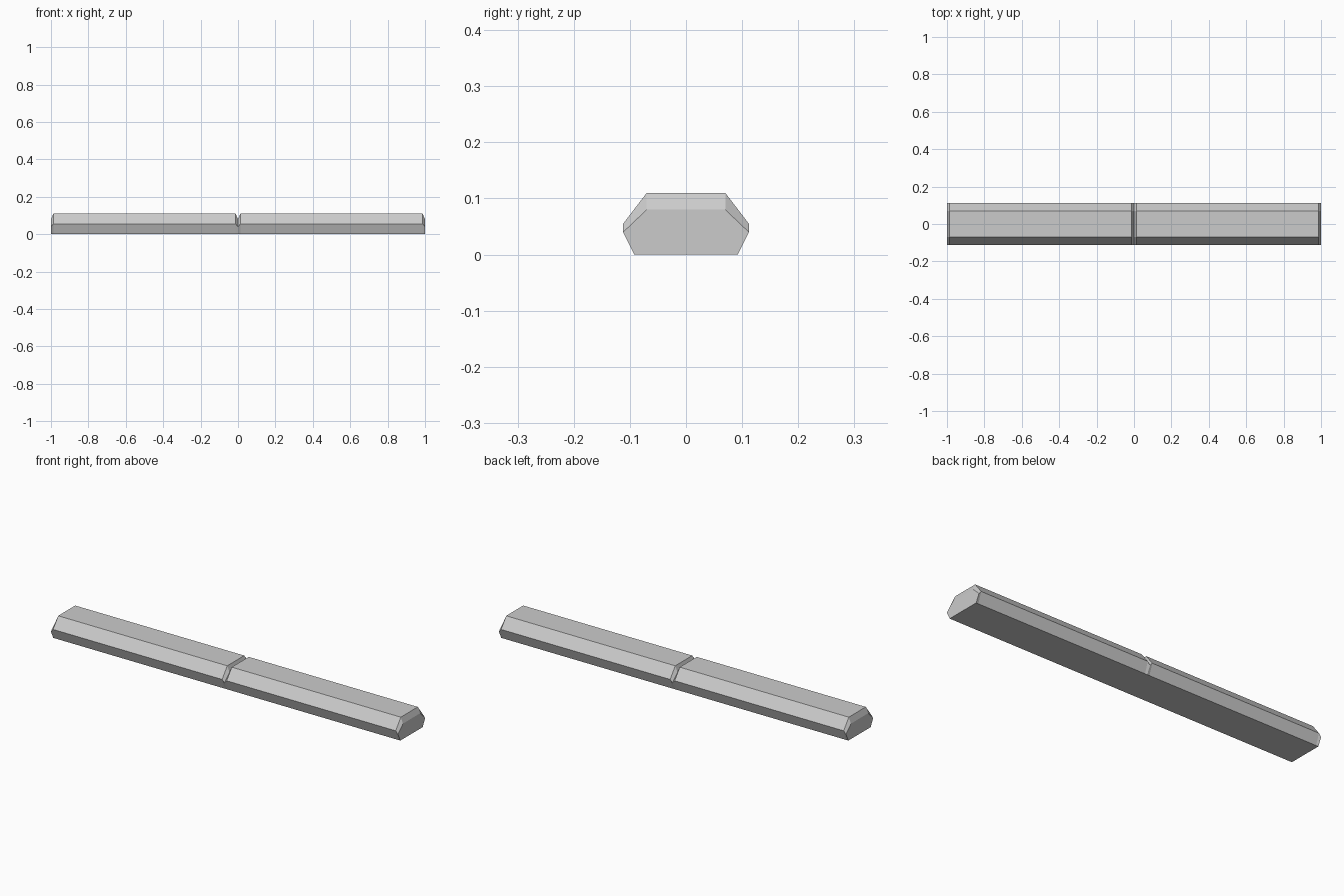
import bpy, bmesh

if "Cube" in bpy.data.objects:
    bpy.data.objects.remove(bpy.data.objects["Cube"])

grey = bpy.data.materials.new("stone grey")
grey.diffuse_color = (0.6, 0.6, 0.6, 1)
grey.use_nodes = True
grey.node_tree.nodes["Principled BSDF"].inputs["Base Color"].default_value = grey.diffuse_color

# Half cross-sections (y, z): full body, and the lowered one at ends and joint
FULL = [(0.092, 0), (0.112, 0.055), (0.07, 0.11)]
LOW = [(0.092, 0), (0.112, 0.04), (0.07, 0.08)]
BEVEL = 0.013
STATIONS = [(-1, LOW), (-1 + BEVEL, FULL), (-BEVEL, FULL), (0, LOW),
            (BEVEL, FULL), (1 - BEVEL, FULL), (1, LOW)]

# Kerb bar: loft the sections along x, which leaves the V groove at the middle
bm = bmesh.new()
rings = []
for x, half in STATIONS:
    pts = half + [(-y, z) for y, z in reversed(half)]
    rings.append([bm.verts.new((x, y, z)) for y, z in pts])
for a, b in zip(rings, rings[1:]):
    for i in range(6):
        j = (i + 1) % 6
        bm.faces.new((a[i], a[j], b[j], b[i]))
bm.faces.new(rings[0])
bm.faces.new(rings[-1][::-1])
bmesh.ops.recalc_face_normals(bm, faces=bm.faces[:])

mesh = bpy.data.meshes.new("kerb_bar")
bm.to_mesh(mesh)
bm.free()
mesh.materials.append(grey)
bpy.context.collection.objects.link(bpy.data.objects.new("kerb_bar", mesh))
